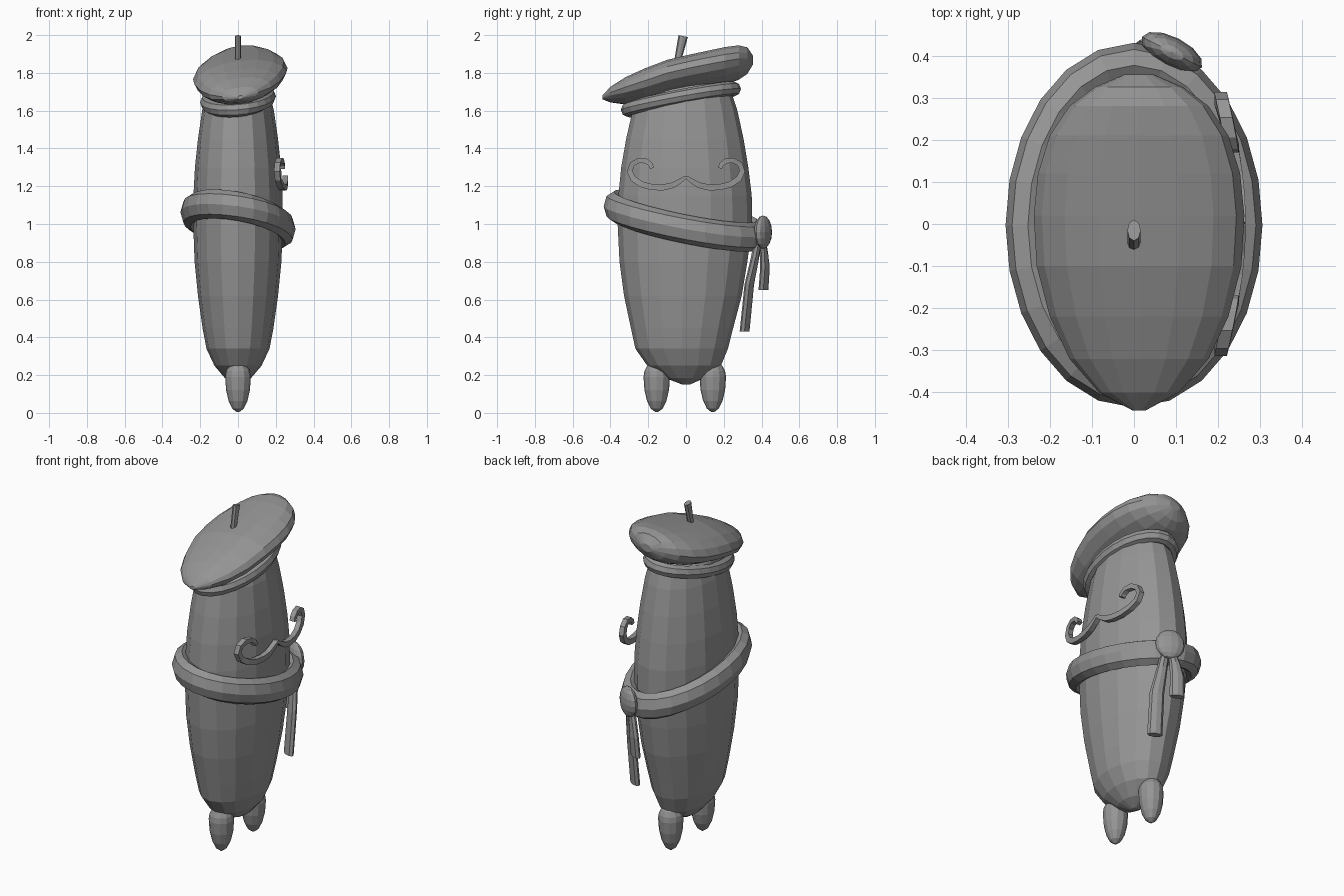
import bpy, bmesh, math
from mathutils import Vector, Matrix

if "Cube" in bpy.data.objects:
    bpy.data.objects.remove(bpy.data.objects["Cube"])

grey = bpy.data.materials.new("clay grey")
grey.diffuse_color = (0.3, 0.3, 0.3, 1)
grey.use_nodes = True
grey.node_tree.nodes["Principled BSDF"].inputs["Base Color"].default_value = grey.diffuse_color
TAU = 2 * math.pi


def loft(name, rings, cyclic=False):
    """Skin a list of equal-length point rings; ends are capped unless cyclic."""
    bm = bmesh.new()
    loops = [[bm.verts.new(p) for p in r] for r in rings]
    n = len(loops[0])
    pairs = list(zip(loops, loops[1:])) + ([(loops[-1], loops[0])] if cyclic else [])
    for a, b in pairs:
        for i in range(n):
            j = (i + 1) % n
            bm.faces.new((a[i], a[j], b[j], b[i]))
    if not cyclic:
        bm.faces.new(loops[0][::-1])
        bm.faces.new(loops[-1])
    return finish(name, bm)


def finish(name, bm):
    bmesh.ops.recalc_face_normals(bm, faces=bm.faces)
    mesh = bpy.data.meshes.new(name)
    bm.to_mesh(mesh)
    bm.free()
    mesh.materials.append(grey)
    ob = bpy.data.objects.new(name, mesh)
    bpy.context.collection.objects.link(ob)
    return ob


def oval(centre, u, v, n):
    """Oval ring around centre with half axes u and v."""
    c, u, v = Vector(centre), Vector(u), Vector(v)
    return [c + u * math.cos(TAU * i / n) + v * math.sin(TAU * i / n) for i in range(n)]


def band(name, a, b, cy, height, thick, tall, n=24):
    """Tube on an oval path; height(x, y) gives the centre level."""
    rings = []
    for i in range(n):
        t = TAU * i / n
        x, y = a * math.cos(t), b * math.sin(t)
        out = Vector((math.cos(t) / a, math.sin(t) / b, 0)).normalized()
        rings.append(oval((x, y + cy, height(x, y)), out * thick, (0, 0, tall), 8))
    return loft(name, rings, cyclic=True)


# Body: oval sections (z, half width, front y, back y)
body = [(0.15, 0.015, -0.02, 0.02), (0.185, 0.07, -0.11, 0.10), (0.25, 0.125, -0.205, 0.185),
        (0.34, 0.167, -0.268, 0.222), (0.45, 0.188, -0.292, 0.25), (0.62, 0.212, -0.328, 0.295),
        (0.80, 0.23, -0.352, 0.325), (1.0, 0.237, -0.362, 0.35), (1.15, 0.236, -0.358, 0.348),
        (1.3, 0.228, -0.343, 0.33), (1.45, 0.212, -0.317, 0.305), (1.6, 0.19, -0.283, 0.272),
        (1.7, 0.165, -0.23, 0.24), (1.76, 0.12, -0.15, 0.19)]
loft("body", [oval((0, (f + b) / 2, z), (w, 0, 0), (0, (b - f) / 2, 0), 16)
              for z, w, f, b in body])

# Legs: egg shapes, longer below the widest point
for label, y in (("front_leg", -0.155), ("back_leg", 0.142)):
    rings = []
    for k in range(9):
        t = math.pi * (k + 0.25) / 8.5 - math.pi / 2
        z = 0.19 + (0.187 if t < 0 else 0.085) * math.sin(t)
        r = math.cos(t)
        rings.append(oval((0, y, z), (0.068 * r, 0, 0), (0, 0.07 * r, 0), 12))
    loft(label, rings)

# Scarf: slanted band, lower on the knot side
band("scarf", 0.252, 0.38, -0.003, lambda x, y: 1.018 - 0.18 * x - 0.2 * y, 0.053, 0.077)

# Knot and two hanging tails
bm = bmesh.new()
bmesh.ops.create_uvsphere(bm, u_segments=12, v_segments=8, radius=1)
bmesh.ops.transform(bm, verts=bm.verts, matrix=Matrix.Translation((0.09, 0.408, 0.957))
                    @ Matrix.Rotation(math.radians(-27), 4, 'Z')
                    @ Matrix.Diagonal((0.08, 0.036, 0.088, 1)))
finish("scarf_knot", bm)

side = Vector((0.89, -0.45, 0))
out = Vector((0.45, 0.89, 0))
tails = {"long_tail": [(0.10, 0.385, 0.93, 0.022), (0.11, 0.365, 0.82, 0.03),
                       (0.12, 0.335, 0.68, 0.04), (0.115, 0.31, 0.43, 0.042)],
         "short_tail": [(0.08, 0.40, 0.93, 0.022), (0.06, 0.412, 0.85, 0.03),
                        (0.048, 0.418, 0.77, 0.04), (0.042, 0.41, 0.65, 0.042)]}
for label, path in tails.items():
    loft(label, [oval((x, y, z), side * w, out * 0.02, 8) for x, y, z, w in path])

# Moustache: two mirrored square-section curls
curl = [(0.0, 1.25, 0.008), (0.03, 1.228, 0.012), (0.07, 1.205, 0.015), (0.12, 1.194, 0.016),
        (0.18, 1.195, 0.016), (0.235, 1.21, 0.016), (0.28, 1.24, 0.016), (0.298, 1.28, 0.015),
        (0.285, 1.317, 0.014), (0.25, 1.337, 0.014), (0.21, 1.333, 0.013),
        (0.187, 1.315, 0.012), (0.18, 1.295, 0.011)]
for label, s in (("moustache_front", -1), ("moustache_back", 1)):
    rings = []
    for i, (y, z, h) in enumerate(curl):
        p, q = curl[max(i - 1, 0)], curl[min(i + 1, len(curl) - 1)]
        d = Vector((0, s * (q[0] - p[0]), q[1] - p[1])).normalized()
        across = Vector((0, -d.z, d.y)) * h
        depth = Vector((0.015, 0, 0))
        c = Vector((0.25 - 0.5 * y * y, s * y, z))
        rings.append([c + across + depth, c - across + depth,
                      c - across - depth, c + across - depth])
    loft(label, rings)

# Beret rim band
band("beret_band", 0.165, 0.282, -0.027, lambda x, y: 1.66 + 0.1 * x + 0.195 * y, 0.036, 0.038)

# Beret crown: sections along y (y, half width, bottom z, top z), rolled to one side
beret = [(-0.443, 0.015, 1.66, 1.68), (-0.40, 0.095, 1.645, 1.725), (-0.32, 0.165, 1.635, 1.775),
         (-0.22, 0.212, 1.645, 1.82), (-0.1, 0.243, 1.675, 1.865), (0.02, 0.25, 1.70, 1.893),
         (0.12, 0.24, 1.72, 1.915), (0.21, 0.212, 1.74, 1.935), (0.28, 0.165, 1.765, 1.945),
         (0.325, 0.105, 1.795, 1.935), (0.355, 0.035, 1.845, 1.89)]
rings = []
for y, w, lo, hi in beret:
    ring = oval((0, y, (lo + hi) / 2), (w, 0, 0), (0, 0, (hi - lo) / 2), 16)
    rings.append([p + Vector((0.012, 0, 0.12 * p.x)) for p in ring])
loft("beret_crown", rings)

# Beret stem
loft("beret_stem", [oval((0, -0.045, 1.86), (0.016, 0, 0), (0, 0.018, 0), 8),
                    oval((0, -0.015, 1.995), (0.016, 0, 0), (0, 0.025, -0.005), 8)])
